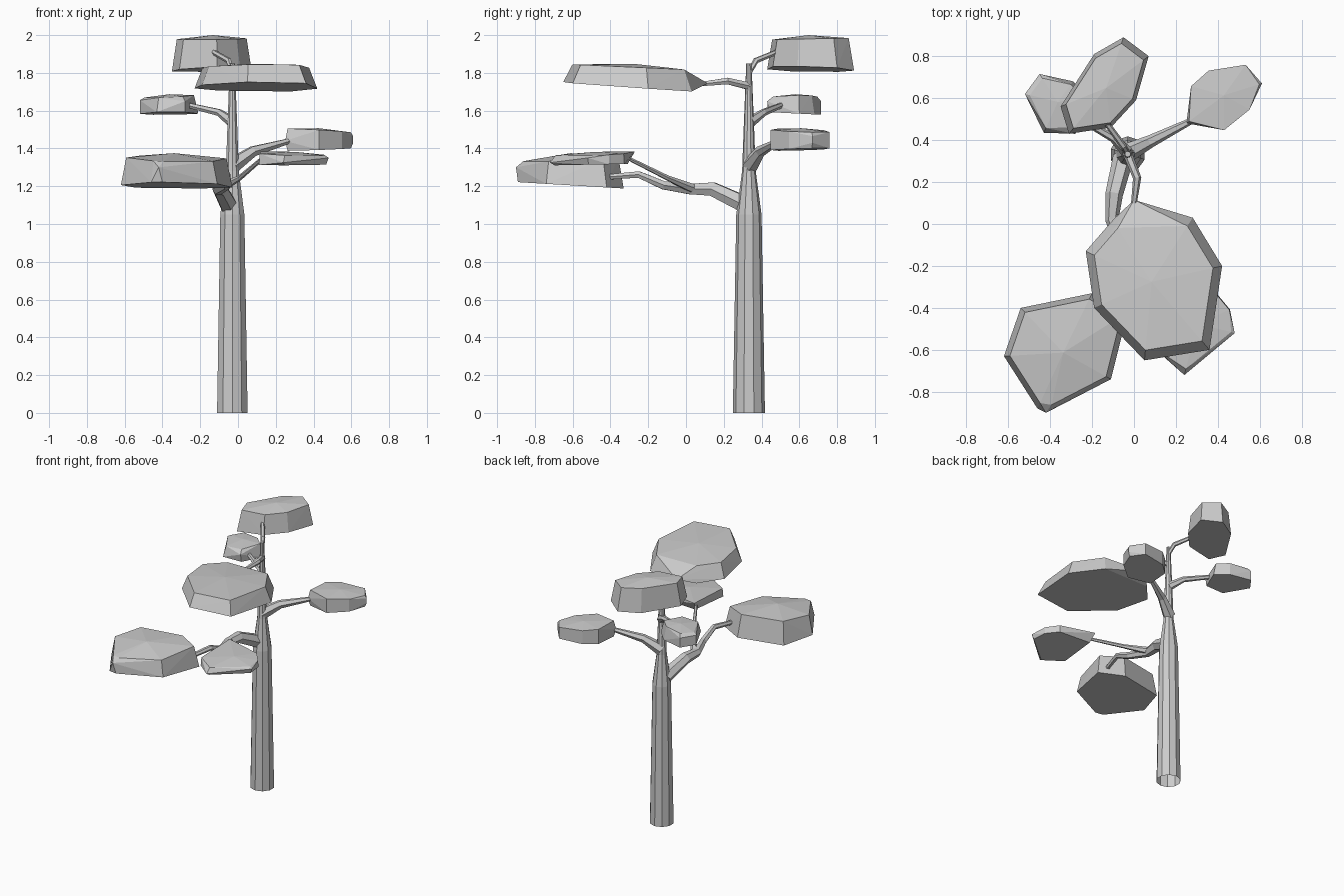
import bpy, bmesh, math
from mathutils import Vector


def finish(name, bm):
    bmesh.ops.recalc_face_normals(bm, faces=bm.faces)
    mesh = bpy.data.meshes.new(name)
    bm.to_mesh(mesh)
    bm.free()
    obj = bpy.data.objects.new(name, mesh)
    bpy.context.collection.objects.link(obj)
    return obj


def tube(name, path, radii, sides=6, cap_start=True):
    """Tapered limb swept along a path."""
    bm = bmesh.new()
    pts = [Vector(p) for p in path]
    rings = []
    for i, (p, r) in enumerate(zip(pts, radii)):
        d = (pts[min(i + 1, len(pts) - 1)] - pts[max(i - 1, 0)]).normalized()
        ref = Vector((1, 0, 0)) if abs(d.z) > 0.95 else Vector((0, 0, 1))
        u = d.cross(ref).normalized()
        v = d.cross(u)
        angles = [2 * math.pi * k / sides for k in range(sides)]
        rings.append([bm.verts.new(p + r * (u * math.cos(a) + v * math.sin(a)))
                      for a in angles])
    for a, b in zip(rings, rings[1:]):
        for k in range(sides):
            n = (k + 1) % sides
            bm.faces.new((a[k], a[n], b[n], b[k]))
    if cap_start:
        bm.faces.new(rings[0])
    bm.faces.new(rings[-1])
    return finish(name, bm)


def clump(name, outline, bottom, top, inset_top, inset_bottom=1.0, dome=0.0, tips=()):
    """Faceted foliage pad; bottom and top are (centre z, x slope, y slope)."""
    bm = bmesh.new()
    cx = sum(p[0] for p in outline) / len(outline)
    cy = sum(p[1] for p in outline) / len(outline)
    for (z, sx, sy), s in ((bottom, inset_bottom), (top, inset_top)):
        for x, y in outline:
            dx, dy = (x - cx) * s, (y - cy) * s
            bm.verts.new((cx + dx, cy + dy, z + sx * dx + sy * dy))
    bm.verts.new((cx, cy, top[0] + dome))
    for t in tips:
        bm.verts.new(t)
    res = bmesh.ops.convex_hull(bm, input=bm.verts)
    junk = {v for v in res["geom_interior"] + res["geom_unused"]
            if isinstance(v, bmesh.types.BMVert)}
    bmesh.ops.delete(bm, geom=list(junk), context='VERTS')
    return finish(name, bm)


# Trunk, open at the ground
X, Y = -0.03, 0.333
tube("trunk", [(X, Y, z) for z in (0, 1.05, 1.28, 1.5, 1.85)],
     (0.085, 0.067, 0.036, 0.028, 0.014), sides=10, cap_start=False)

# Branches
tube("crown_branch", [(X, Y, 1.80), (-0.05, 0.37, 1.865), (-0.13, 0.48, 1.91)],
     (0.014, 0.016, 0.014))
tube("front_upper_branch", [(X, Y, 1.73), (0.015, 0.22, 1.757), (0.0, 0.10, 1.743),
                            (0.02, 0.03, 1.745)], (0.022, 0.02, 0.014, 0.012))
tube("back_right_branch", [(-0.03, 0.34, 1.31), (0.08, 0.395, 1.385), (0.29, 0.50, 1.445)],
     (0.045, 0.03, 0.014))
tube("back_left_branch", [(-0.03, 0.34, 1.54), (-0.10, 0.41, 1.59), (-0.29, 0.52, 1.635)],
     (0.03, 0.02, 0.014))
tube("front_lower_branch", [(-0.05, 0.32, 1.10), (-0.095, 0.14, 1.185), (-0.105, 0.02, 1.185),
                            (-0.06, -0.12, 1.205), (-0.06, -0.25, 1.262), (-0.10, -0.40, 1.25)],
     (0.05, 0.042, 0.032, 0.025, 0.02, 0.016))
tube("front_right_twig", [(-0.09, 0.03, 1.19), (0.01, -0.10, 1.245), (0.15, -0.34, 1.365)],
     (0.026, 0.014, 0.01))

# Foliage
clump("crown_leaves",
      [(-0.35, 0.56), (-0.31, 0.43), (-0.11, 0.46), (0.01, 0.59), (0.07, 0.80),
       (-0.05, 0.89), (-0.19, 0.81)],
      (1.82, 0.08, -0.06), (1.98, 0, 0.02), 0.88, dome=0.02)
clump("front_upper_leaves",
      [(-0.10, 0.02), (0.28, 0.03), (0.42, -0.20), (0.36, -0.60), (0.05, -0.65),
       (-0.19, -0.40), (-0.23, -0.13)],
      (1.725, -0.01, -0.07), (1.83, 0, -0.045), 0.87, dome=0.018,
      tips=[(0.0, 0.115, 1.745)])
clump("back_right_leaves",
      [(0.25, 0.48), (0.26, 0.66), (0.35, 0.74), (0.54, 0.77), (0.61, 0.67),
       (0.56, 0.54), (0.43, 0.435)],
      (1.395, 0.03, 0.02), (1.495, -0.05, -0.02), 0.93, 0.93, dome=0.012,
      tips=[(0.61, 0.67, 1.43), (0.61, 0.67, 1.465), (0.25, 0.48, 1.44)])
clump("back_left_leaves",
      [(-0.52, 0.62), (-0.45, 0.715), (-0.29, 0.68), (-0.21, 0.60), (-0.28, 0.44),
       (-0.43, 0.435)],
      (1.585, 0, -0.05), (1.675, 0.05, 0.03), 0.85, 1.0, dome=0.012,
      tips=[(-0.52, 0.62, 1.655), (-0.45, 0.715, 1.65), (-0.28, 0.43, 1.65)])
clump("front_left_leaves",
      [(-0.54, -0.40), (-0.20, -0.33), (-0.03, -0.42), (-0.11, -0.74), (-0.40, -0.89),
       (-0.46, -0.88), (-0.62, -0.63)],
      (1.205, 0, -0.06), (1.345, -0.03, 0.06), 0.9, dome=0.03,
      tips=[(-0.42, -0.90, 1.30)])
clump("front_right_leaves",
      [(0.12, -0.29), (0.40, -0.31), (0.475, -0.40), (0.485, -0.52), (0.24, -0.72),
       (0.09, -0.62)],
      (1.315, 0, 0.02), (1.37, -0.04, 0.04), 0.88, 0.9, dome=0.012,
      tips=[(0.12, -0.27, 1.385), (0.48, -0.52, 1.35), (0.24, -0.72, 1.325)])
